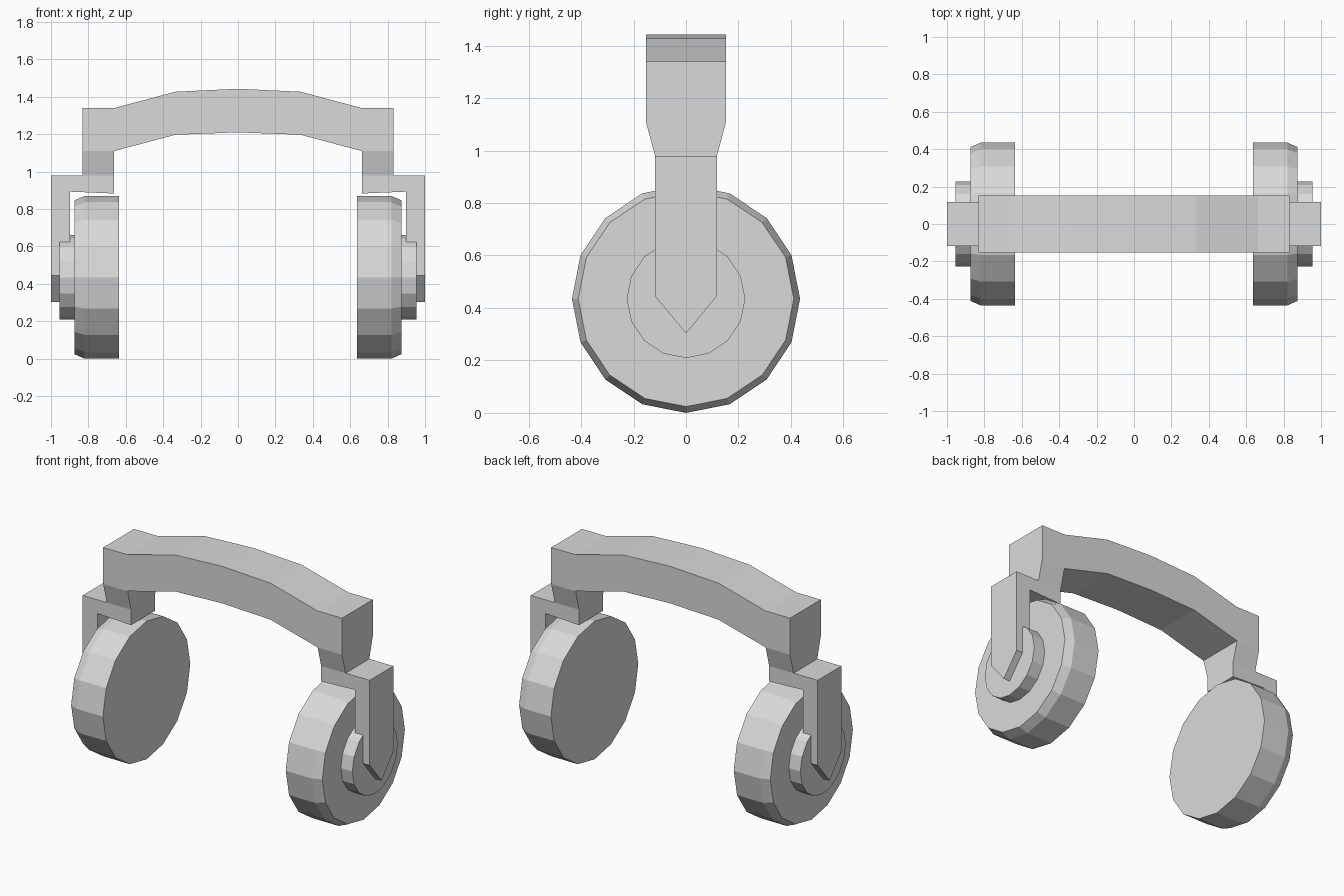
import bpy
import bmesh
from math import sin, cos, pi

cube = bpy.data.objects.get("Cube")
if cube:
    bpy.data.objects.remove(cube, do_unlink=True)

GREY = (0.7, 0.7, 0.7, 1)
grey = bpy.data.materials.new("plain_grey")
grey.use_nodes = True
grey.diffuse_color = GREY
grey.node_tree.nodes["Principled BSDF"].inputs["Base Color"].default_value = GREY


def loft(name, rings, mirrored=True):
    """Skin a list of equal point rings, cap both ends, optionally mirror in x."""
    bm = bmesh.new()
    loops = [[bm.verts.new(p) for p in ring] for ring in rings]
    n = len(loops[0])
    for a, b in zip(loops, loops[1:]):
        for i in range(n):
            j = (i + 1) % n
            bm.faces.new((a[i], a[j], b[j], b[i]))
    bm.faces.new(loops[0])
    bm.faces.new(loops[-1])
    bmesh.ops.recalc_face_normals(bm, faces=bm.faces)
    mesh = bpy.data.meshes.new(name)
    bm.to_mesh(mesh)
    bm.free()
    mesh.materials.append(grey)
    obj = bpy.data.objects.new(name, mesh)
    bpy.context.collection.objects.link(obj)
    if mirrored:
        obj.modifiers.new("other_side", 'MIRROR')
    return obj


def along_y(profile, half):
    return [[(x, y, z) for x, z in profile] for y in (-half, half)]


def flip(points):
    return [(-x, z) for x, z in points]


def disc(x, radius, sides=16):
    return [(x, radius * sin(2 * pi * i / sides), AXLE - radius * cos(2 * pi * i / sides))
            for i in range(sides)]


AXLE = 0.435
BAND, ARM = 0.153, 0.118     # half widths
OUT, IN = 0.832, 0.662       # faces of the post
ARM_IN = 0.898               # inner face of the arm

# Arched headband with flat square ends, profile listed from the ends inwards
top = [(OUT, 1.34), (IN, 1.34), (0.335, 1.427)]
bottom = [(OUT, 1.11), (IN, 1.11), (0.335, 1.197)]
profile = (top + [(0, 1.443)] + flip(top[::-1])
           + flip(bottom) + [(0, 1.21)] + bottom[::-1])
loft("headband", along_y(profile, BAND), mirrored=False)

# Tapering post under each end of the band
loft("band_post", [[(OUT, -w, z), (OUT, w, z), (IN, w, z), (IN, -w, z)]
                   for w, z in ((BAND, 1.11), (ARM, 0.98))])

# Shelf reaching outwards from the post to the arm
loft("arm_shelf", along_y([(IN, 0.98), (ARM_IN, 0.98), (ARM_IN, 0.893), (IN, 0.883)], ARM))

# Pointed arm hanging outside the cup
arm = [(-ARM, 0.98), (ARM, 0.98), (ARM, 0.445), (0, 0.303), (-ARM, 0.445)]
loft("pointed_arm", [[(x, y, z) for y, z in arm] for x in (ARM_IN, 1.0)])

# Ear cup with a chamfered outer rim, and its hub
loft("ear_cup", [disc(0.637, 0.435), disc(0.82, 0.435), disc(0.875, 0.411)])
loft("cup_hub", [disc(0.87, 0.226), disc(0.955, 0.226)])
